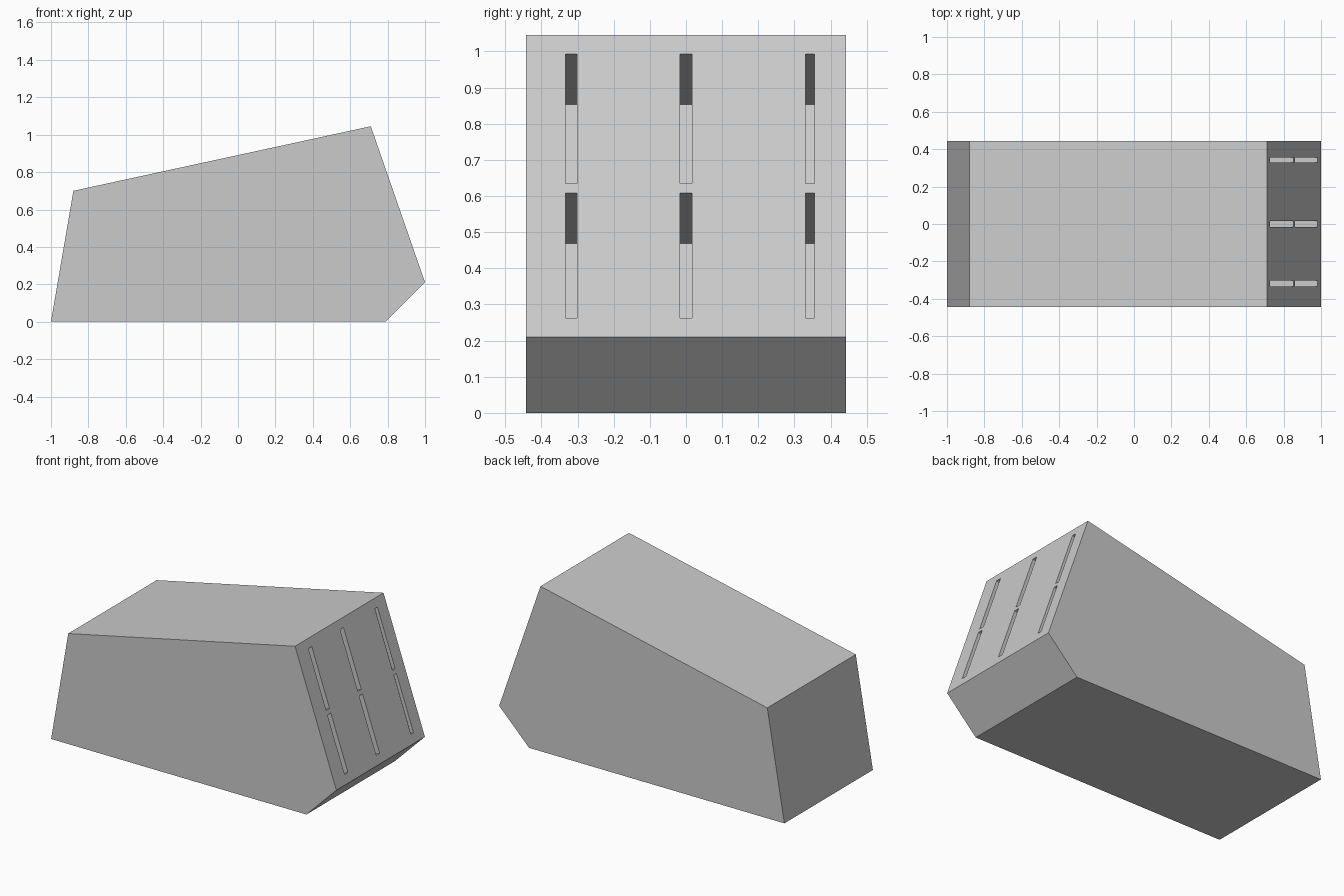
import bpy, bmesh
from mathutils import Vector

if "Cube" in bpy.data.objects:
    bpy.data.objects.remove(bpy.data.objects["Cube"])


def add_prism(bm, profile, y0, y1):
    """Extrude an x-z profile from y0 to y1."""
    face = bm.faces.new([bm.verts.new((x, y0, z)) for x, z in profile])
    ext = bmesh.ops.extrude_face_region(bm, geom=[face])["geom"]
    verts = [g for g in ext if isinstance(g, bmesh.types.BMVert)]
    bmesh.ops.translate(bm, verts=verts, vec=(0, y1 - y0, 0))


def make_object(name, bm):
    bmesh.ops.recalc_face_normals(bm, faces=bm.faces)
    mesh = bpy.data.meshes.new(name)
    bm.to_mesh(mesh)
    bm.free()
    obj = bpy.data.objects.new(name, mesh)
    bpy.context.collection.objects.link(obj)
    return obj


# Wedge-shaped cabinet body
low, high = Vector((1.0, 0.21)), Vector((0.71, 1.045))
bm = bmesh.new()
add_prism(bm, [(-1, 0), (0.79, 0), low, high, (-0.88, 0.70)], -0.443, 0.443)
body = make_object("cabinet_body", bm)

# Deep slots cut square to the sloping face: two rows of three
DEPTH = 0.425
along = (high - low).normalized()
normal = Vector((along.y, -along.x))


def on_face(z):
    return low.lerp(high, (z - low.y) / (high.y - low.y))


bm = bmesh.new()
for z0, z1 in ((0.263, 0.608), (0.634, 0.993)):
    a, b = on_face(z0), on_face(z1)
    outward, inward = normal * 0.05, normal * -DEPTH
    profile = [a + outward, b + outward, b + inward, a + inward]
    for y0, y1 in ((-0.334, -0.301), (-0.017, 0.017), (0.330, 0.356)):
        add_prism(bm, profile, y0, y1)
cutter = make_object("slot_cutter", bm)
cutter.hide_render = True

mod = body.modifiers.new("slots", "BOOLEAN")
mod.operation = "DIFFERENCE"
mod.solver = "EXACT"
mod.object = cutter
bpy.context.view_layer.objects.active = body
body.select_set(True)
bpy.ops.object.modifier_apply(modifier=mod.name)
bpy.data.objects.remove(cutter)
